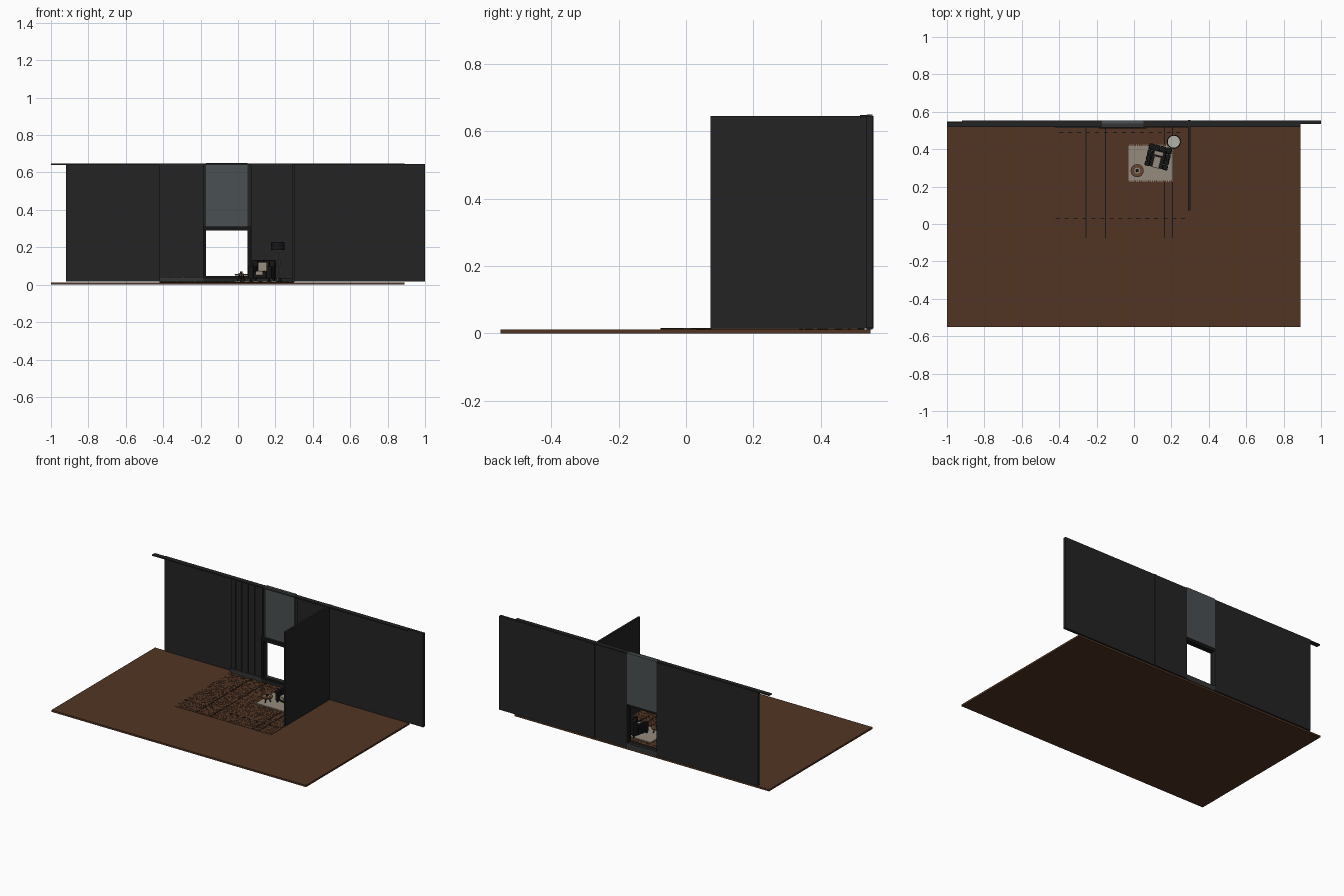
import bpy, bmesh, math, random
from mathutils import Matrix, Vector

if "Cube" in bpy.data.objects:
    bpy.data.objects.remove(bpy.data.objects["Cube"], do_unlink=True)
random.seed(4)


def material(name, r, g, b):
    m = bpy.data.materials.new(name)
    m.diffuse_color = (r, g, b, 1)
    m.use_nodes = True
    node = m.node_tree.nodes["Principled BSDF"]
    node.inputs["Base Color"].default_value = (r, g, b, 1)
    node.inputs["Roughness"].default_value = 0.8
    return m


WALL = material("charcoal", 0.017, 0.017, 0.017)
BLACK = material("black", 0.008, 0.008, 0.008)
FLOOR = material("brown wood", 0.082, 0.036, 0.017)
GLASS = material("grey glass", 0.068, 0.08, 0.084)
CREAM = material("cream wool", 0.3, 0.26, 0.2)
WHITE = material("off white", 0.45, 0.45, 0.4)
TABLE = material("table wood", 0.13, 0.06, 0.03)
GREY = material("dark grey", 0.035, 0.036, 0.037)


def finish(name, bm, mat, bevel=0):
    me = bpy.data.meshes.new(name)
    bm.to_mesh(me)
    bm.free()
    ob = bpy.data.objects.new(name, me)
    bpy.context.collection.objects.link(ob)
    me.materials.append(mat)
    if bevel:
        mod = ob.modifiers.new("Bevel", "BEVEL")
        mod.width = bevel
        mod.segments = 2
    return ob


def add_box(bm, x, y, z):
    """Add a box given its (low, high) range on each axis."""
    r = (x, y, z)
    centre = Vector([(a + b) / 2 for a, b in r])
    size = Vector([b - a for a, b in r])
    bmesh.ops.create_cube(bm, size=1, matrix=Matrix.Translation(centre) @ Matrix.Diagonal(size).to_4x4())


def box(name, x, y, z, mat, bevel=0):
    bm = bmesh.new()
    add_box(bm, x, y, z)
    return finish(name, bm, mat, bevel)


def rod(name, a, b, r1, r2, mat, sides=24):
    a, b = Vector(a), Vector(b)
    d = b - a
    bm = bmesh.new()
    rot = d.to_track_quat("Z", "Y").to_matrix().to_4x4()
    bmesh.ops.create_cone(bm, cap_ends=True, segments=sides, radius1=r1, radius2=r2,
                          depth=d.length, matrix=Matrix.Translation((a + b) / 2) @ rot)
    for f in bm.faces:
        f.smooth = len(f.verts) == 4
    return finish(name, bm, mat)


# Floor slab, walls and top rail
box("floor", (-1, 0.89), (-0.55, 0.548), (0, 0.012), FLOOR)
box("back_wall_right", (-0.92, -0.17), (0.535, 0.553), (0.016, 0.645), WALL)
box("back_wall_left", (0.05, 1), (0.535, 0.553), (0.016, 0.645), WALL)
box("top_rail", (-1, 0.89), (0.518, 0.546), (0.639, 0.647), WALL)
box("partition_wall", (0.29, 0.303), (0.073, 0.557), (0.014, 0.645), WALL)
box("wall_lining_left", (0.07, 0.29), (0.525, 0.536), (0.016, 0.64), WALL)
box("wall_lining_right", (-0.42, -0.185), (0.525, 0.536), (0.016, 0.64), WALL)
for i in range(4):
    x = -0.39 + i * 0.047
    box("wall_batten", (x, x + 0.006), (0.521, 0.526), (0.016, 0.64), WALL)

# Window panel, opening frame and sill
box("glass_panel", (-0.17, 0.05), (0.537, 0.553), (0.305, 0.65), GLASS)
box("panel_front", (-0.17, 0.05), (0.527, 0.537), (0.31, 0.64), GLASS)
box("panel_cap", (-0.17, 0.05), (0.517, 0.547), (0.64, 0.6485), GREY)
box("lower_panel", (-0.17, 0.05), (0.535, 0.553), (0.012, 0.046), GREY)
bm = bmesh.new()
for x, z in [((-0.187, 0.067), (0.29, 0.312)), ((-0.187, 0.067), (0.03, 0.046)),
             ((-0.187, -0.172), (0.03, 0.3)), ((0.05, 0.067), (0.03, 0.3))]:
    add_box(bm, x, (0.51, 0.545), z)
finish("window_frame", bm, BLACK)
box("baseboard_right", (-0.42, -0.187), (0.514, 0.53), (0.012, 0.04), GREY)
box("baseboard_left", (-0.187, 0.29), (0.516, 0.53), (0.012, 0.036), WALL)

# Inlaid parquet: blocks of three slats, alternately turned
bm = bmesh.new()
cell = 0.0225
for i in range(32):
    for j in range(26):
        x0, y0 = -0.42 + i * cell, -0.075 + j * cell
        for k in range(3):
            lo, hi = k * cell / 3, (k + 1) * cell / 3
            span, strip = (0, cell), (lo, hi)
            u, v = (span, strip) if (i + j) % 2 else (strip, span)
            add_box(bm, (x0 + u[0], x0 + u[1]), (y0 + v[0], y0 + v[1]),
                    (0.011, random.uniform(0.013, 0.0155)))
finish("parquet", bm, FLOOR)

# Dark seams in the parquet
bm = bmesh.new()
for x in (-0.26, -0.155, 0.16, 0.203):
    add_box(bm, (x, x + 0.005), (-0.075, 0.515), (0.012, 0.016))
for y, start, count in ((0.03, -0.42, 15), (0.49, -0.4, 14)):
    for k in range(count):
        x = start + k * 0.048
        add_box(bm, (x, x + 0.022), (y - 0.003, y + 0.003), (0.012, 0.016))
finish("parquet_seams", bm, BLACK)

# Rug with fringe
box("rug", (-0.03, 0.207), (0.232, 0.418), (0.015, 0.02), CREAM)
bm = bmesh.new()
for k in range(24):
    x = -0.028 + k * 0.01
    for y in (0.225, 0.418):
        add_box(bm, (x, x + 0.004), (y, y + 0.007), (0.015, 0.018))
finish("rug_fringe", bm, CREAM)

# Armchair, built facing the front and then turned on the rug
chair = []
for sx in (-1, 1):
    for k in range(4):
        y = -0.06 + k * 0.029
        x = sorted((sx * 0.036, sx * 0.063))
        chair.append(box("armrest_pad", x, (y, y + 0.028), (0.012, 0.078), BLACK, 0.005))
    for y in (-0.052, 0.052):
        chair.append(rod("chair_leg", (sx * 0.05, y, 0), (sx * 0.05, y, 0.016), 0.005, 0.006, BLACK, 10))
for k in range(4):
    x = -0.062 + k * 0.031
    chair.append(box("backrest_pad", (x, x + 0.03), (0.03, 0.062), (0.014, 0.112), BLACK, 0.005))
chair.append(box("seat", (-0.037, 0.037), (-0.058, 0.035), (0.014, 0.05), BLACK, 0.005))
chair.append(box("seat_throw", (-0.02, 0.016), (-0.06, 0.0), (0.03, 0.053), CREAM, 0.003))
chair.append(box("back_cushion", (-0.028, 0.024), (0.006, 0.031), (0.05, 0.1), CREAM, 0.006))
place = Matrix.Translation((0.13, 0.358, 0.02)) @ Matrix.Rotation(math.radians(-14), 4, "Z")
for ob in chair:
    ob.matrix_world = place

# Round side table: wooden rim, pale top and splayed legs
tx, ty = 0.017, 0.285
rod("table_top", (tx, ty, 0.05), (tx, ty, 0.058), 0.033, 0.035, TABLE)
rod("table_tray", (tx, ty, 0.058), (tx, ty, 0.06), 0.016, 0.016, CREAM)
rod("table_vase", (tx, ty, 0.06), (tx, ty, 0.07), 0.008, 0.006, BLACK)
for k in range(3):
    a = math.radians(120 * k + 30)
    c, s = math.cos(a), math.sin(a)
    rod("table_leg", (tx + 0.022 * c, ty + 0.022 * s, 0.02),
        (tx + 0.01 * c, ty + 0.01 * s, 0.052), 0.003, 0.004, BLACK, 10)

# Floor lamp: tripod, dark drum shade, pale diffuser
lx, ly = 0.213, 0.44
for k in range(3):
    a = math.radians(120 * k - 90)
    c, s = math.cos(a), math.sin(a)
    rod("lamp_leg", (lx + 0.018 * c, ly + 0.018 * s, 0.015),
        (lx + 0.008 * c, ly + 0.008 * s, 0.19), 0.003, 0.003, CREAM, 10)
rod("lamp_base", (lx, ly, 0.015), (lx, ly, 0.035), 0.022, 0.018, BLACK)
rod("lamp_shade", (lx, ly, 0.185), (lx, ly, 0.227), 0.037, 0.035, BLACK, 32)
rod("lamp_diffuser", (lx, ly, 0.227), (lx, ly, 0.229), 0.032, 0.032, WHITE, 32)
